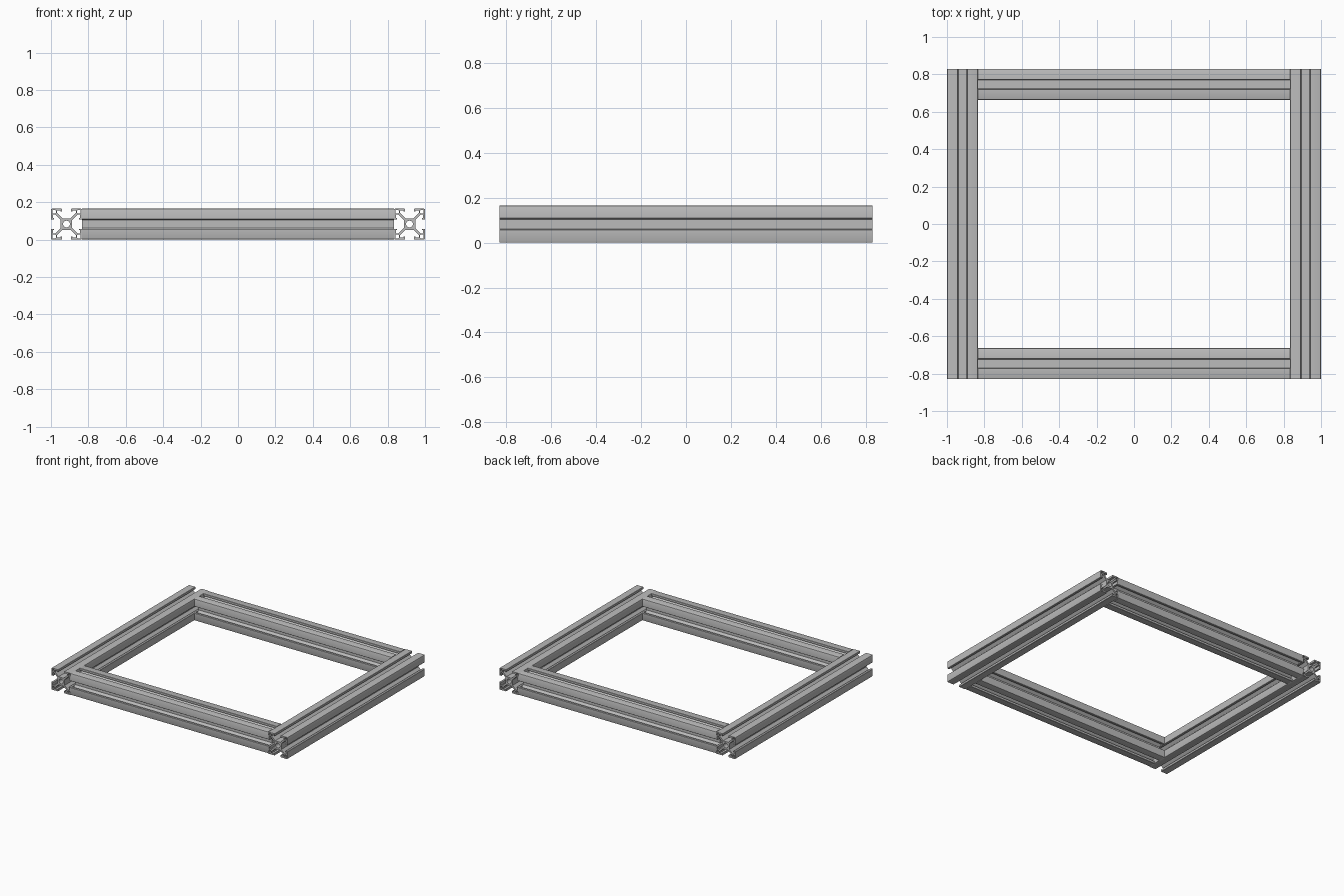
import bpy
import math
from mathutils import Matrix, Vector

cube = bpy.data.objects.get("Cube")
if cube:
    bpy.data.objects.remove(cube, do_unlink=True)

SIZE = 0.166           # width of one square bar
UNIT = SIZE / 20       # profile is drawn on a 20 unit square

aluminium = bpy.data.materials.new("aluminium grey")
aluminium.use_nodes = True
colour = (0.5, 0.5, 0.5, 1)
aluminium.diffuse_color = colour
aluminium.node_tree.nodes["Principled BSDF"].inputs["Base Color"].default_value = colour

# One eighth of the slotted outline: core, web, corner box, hooked lip, rounded corner
EIGHTH = [(2.6, 3.7), (6.1, 7.2), (6.1, 8.6), (3.8, 8.6), (3.8, 8.0),
          (3, 8.0), (3, 9.8), (3.2, 10), (9.2, 10), (9.75, 9.75)]


def slotted_outline():
    quarter = EIGHTH + [(y, x) for x, y in reversed(EIGHTH[:-1])]
    points = []
    for turn in range(4):
        rot = Matrix.Rotation(-turn * math.pi / 2, 2)
        points += [rot @ Vector(p) for p in quarter]
    return points


def ring(cx, cy, radius, sides, phase=0.0):
    return [Vector((cx + radius * math.cos(phase + 2 * math.pi * i / sides),
                    cy + radius * math.sin(phase + 2 * math.pi * i / sides)))
            for i in range(sides)]


def rounded_square(cx, cy, half, cut):
    inner = half - cut
    corners = [(half, inner), (inner, half), (-inner, half), (-half, inner),
               (-half, -inner), (-inner, -half), (inner, -half), (half, -inner)]
    return [Vector((cx + x, cy + y)) for x, y in corners]


def profile_mesh(name, length):
    """Extrude the slotted section, with its bore and corner hollows."""
    loops = [slotted_outline(), ring(0, 0, 2.2, 24)]
    loops += [rounded_square(sx * 8, sy * 8, 1.15, 0.4)
              for sx in (-1, 1) for sy in (-1, 1)]
    curve = bpy.data.curves.new(name + " section", "CURVE")
    curve.dimensions = "2D"
    curve.fill_mode = "BOTH"
    curve.extrude = length / 2
    for loop in loops:
        spline = curve.splines.new("POLY")
        spline.points.add(len(loop) - 1)
        for point, co in zip(spline.points, loop):
            point.co = (co.x * UNIT, co.y * UNIT, 0, 1)
        spline.use_cyclic_u = True
    helper = bpy.data.objects.new(name + " helper", curve)
    bpy.context.collection.objects.link(helper)
    mesh = bpy.data.meshes.new_from_object(helper)
    bpy.data.objects.remove(helper, do_unlink=True)
    bpy.data.curves.remove(curve)
    mesh.name = name
    mesh.materials.clear()
    mesh.materials.append(aluminium)
    return mesh


def add_bar(name, mesh, location, rotation):
    bar = bpy.data.objects.new(name, mesh)
    bar.location = location
    bar.rotation_euler = rotation
    bpy.context.collection.objects.link(bar)
    bpy.ops.object.select_all(action="DESELECT")
    bar.select_set(True)
    bpy.context.view_layer.objects.active = bar
    bpy.ops.object.shade_smooth_by_angle(angle=math.radians(30))


DEPTH = 0.83           # half of the frame depth
side_mesh = profile_mesh("side bar", 2 * DEPTH)
cross_mesh = profile_mesh("cross bar", 2 * (1 - SIZE))

# Side bars run the whole depth, cross bars fit between them
for name, side in (("left", 1), ("right", -1)):
    add_bar(name + "_bar", side_mesh, (side * (1 - SIZE / 2), 0, SIZE / 2),
            (math.pi / 2, 0, 0))
for name, side in (("front", -1), ("back", 1)):
    add_bar(name + "_bar", cross_mesh, (0, side * (DEPTH - SIZE / 2), SIZE / 2),
            (0, math.pi / 2, 0))
